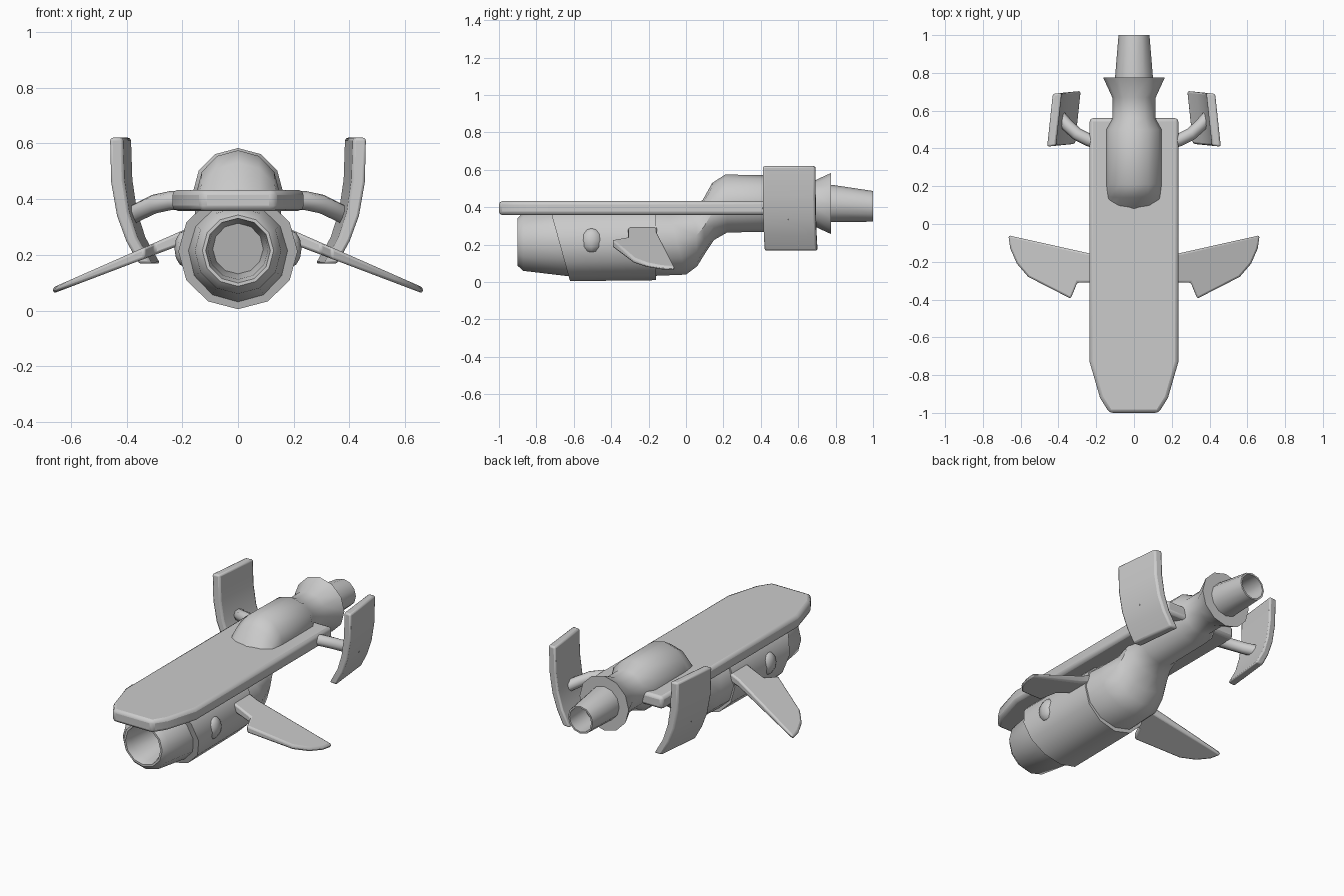
import bpy, bmesh, math
from mathutils import Vector

if "Cube" in bpy.data.objects:
    bpy.data.objects.remove(bpy.data.objects["Cube"])

SIDES = 12


def finish(name, bm, bevel=0.0, angle=40):
    bmesh.ops.recalc_face_normals(bm, faces=bm.faces)
    me = bpy.data.meshes.new(name)
    bm.to_mesh(me)
    bm.free()
    me.shade_smooth()
    me.set_sharp_from_angle(angle=math.radians(angle))
    ob = bpy.data.objects.new(name, me)
    bpy.context.collection.objects.link(ob)
    if bevel:
        mod = ob.modifiers.new("Bevel", "BEVEL")
        mod.width, mod.segments = bevel, 2
        mod.limit_method = "ANGLE"
    return ob


def mirror(ob):
    ob.modifiers.new("Mirror", "MIRROR")


def skin(bm, loops):
    """Bridge successive vertex rings and cap both ends."""
    rings = [[bm.verts.new(p) for p in loop] for loop in loops]
    n = len(rings[0])
    for a, b in zip(rings, rings[1:]):
        for i in range(n):
            j = (i + 1) % n
            bm.faces.new((a[i], a[j], b[j], b[i]))
    bm.faces.new(rings[0])
    bm.faces.new(rings[-1])


def loft(name, rings):
    """Each ring: bottom (y, z), top (y, z), half width; rings may tilt."""
    loops = []
    for yb, zb, yt, zt, w in rings:
        loop = []
        for i in range(SIDES):
            a = 2 * math.pi * i / SIDES
            t = (1 + math.cos(a)) / 2
            loop.append((w * math.sin(a), yb + (yt - yb) * t, zb + (zt - zb) * t))
        loops.append(loop)
    bm = bmesh.new()
    skin(bm, loops)
    return finish(name, bm)


def circles(*specs):
    """Upright round rings from (y, centre z, radius)."""
    return [(y, z - r, y, z + r, r) for y, z, r in specs]


# Flat top deck with tapered front
half = [(0.13, -1.0), (0.18, -0.92), (0.235, -0.73), (0.235, 0.56)]
outline = half + [(-x, y) for x, y in reversed(half)]
bm = bmesh.new()
skin(bm, [[(x, y, z) for x, y in outline] for z in (0.358, 0.433)])
finish("top_deck", bm, 0.018)

# Hollow air intake
loft("air_intake", circles((-0.62, 0.22, 0.085), (-0.86, 0.22, 0.108), (-0.9, 0.215, 0.116),
                           (-0.9, 0.215, 0.128), (-0.87, 0.215, 0.155), (-0.6, 0.215, 0.187)))

# Main body cowl with slanted front edge
loft("body_cowl", [(-0.62, 0.005, -0.735, 0.42, 0.214), (-0.16, 0.01, -0.16, 0.42, 0.212)])

# S-shaped duct rising through the deck, then waist and flare
loft("engine_duct", [(-0.25, 0.03, -0.25, 0.41, 0.208), (0.0, 0.04, -0.1, 0.40, 0.20),
                     (0.06, 0.085, 0.05, 0.41, 0.175), (0.1, 0.15, 0.09, 0.44, 0.16),
                     (0.15, 0.225, 0.14, 0.53, 0.152), (0.22, 0.265, 0.21, 0.575, 0.15)]
     + circles((0.5, 0.42, 0.15), (0.56, 0.42, 0.115), (0.67, 0.42, 0.115),
               (0.775, 0.42, 0.163)))

# Hollow tail nozzle
loft("tail_nozzle", circles((0.74, 0.42, 0.10), (0.78, 0.42, 0.10), (1.0, 0.405, 0.082),
                            (1.0, 0.405, 0.072), (0.85, 0.412, 0.075)))

# Drooping side wings
wing = [(0.16, -0.155), (0.24, -0.155), (0.665, -0.06), (0.655, -0.13), (0.62, -0.21),
        (0.56, -0.28), (0.335, -0.395), (0.30, -0.31), (0.16, -0.31)]
bm = bmesh.new()
skin(bm, [[(x, y, 0.262 - 0.41 * (x - 0.2) + s * (0.026 - 0.03 * (x - 0.16))) for x, y in wing]
          for s in (-1, 1)])
mirror(finish("side_wing", bm, 0.01))

# Curved upright tail vanes, slightly yawed
outer = [(0.445, 0.62), (0.441, 0.46), (0.42, 0.34), (0.387, 0.25), (0.342, 0.168)]
inner = [(0.293, 0.168), (0.346, 0.262), (0.376, 0.355), (0.393, 0.47), (0.398, 0.62)]
bm = bmesh.new()
skin(bm, [[(x + dx, y + 0.1 * (0.42 - x), z) for x, z in outer + inner]
          for y, dx in ((0.412, 0.015), (0.692, -0.015))])
mirror(finish("tail_vane", bm, 0.01))

# Bent struts joining deck to vanes
path = [Vector(p) for p in ((0.19, 0.43, 0.395), (0.24, 0.445, 0.395), (0.30, 0.475, 0.382),
                            (0.35, 0.52, 0.358), (0.395, 0.57, 0.335))]
loops = []
for i, p in enumerate(path):
    t = (path[min(i + 1, 4)] - path[max(i - 1, 0)]).normalized()
    u = t.cross(Vector((0, 0, 1))).normalized()
    v = u.cross(t)
    loops.append([p + 0.034 * (u * math.cos(k * math.pi / 4) + v * math.sin(k * math.pi / 4))
                  for k in range(8)])
bm = bmesh.new()
skin(bm, loops)
mirror(finish("vane_strut", bm, angle=50))

# Small domed side blisters
bm = bmesh.new()
bmesh.ops.create_uvsphere(bm, u_segments=8, v_segments=6, radius=1)
for v in bm.verts:
    x, y, z = v.co
    v.co = (0.19 + 0.038 * x, -0.505 + 0.058 * y, 0.222 + 0.066 * z)
mirror(finish("side_blister", bm, angle=50))
